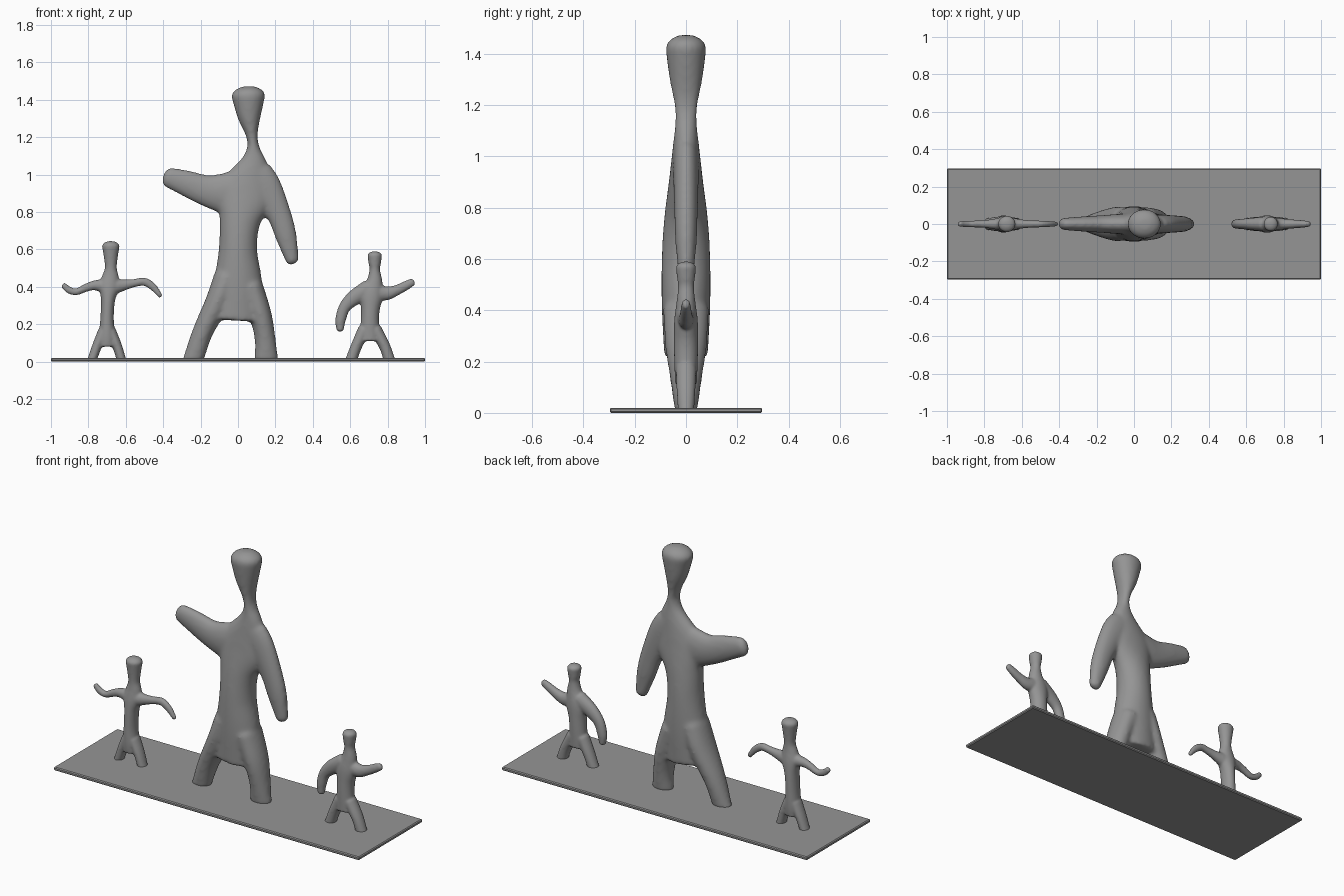
import bpy
import bmesh
from math import sin, cos, pi
from mathutils import Vector

cube = bpy.data.objects.get("Cube")
if cube:
    bpy.data.objects.remove(cube, do_unlink=True)


def make_material(name, value):
    mat = bpy.data.materials.new(name)
    mat.use_nodes = True
    colour = (value, value, value, 1.0)
    mat.diffuse_color = colour
    mat.node_tree.nodes["Principled BSDF"].inputs["Base Color"].default_value = colour
    return mat


grey = make_material("stone grey", 0.3)
SIDES = 24
STEPS = 6
FLOOR = 0.003


def catmull(p0, p1, p2, p3, t):
    """Smooth interpolation between p1 and p2."""
    return 0.5 * (2 * p1 + (p2 - p0) * t + (2 * p0 - 5 * p1 + 4 * p2 - p3) * t ** 2
                  + (3 * p1 - p0 - 3 * p2 + p3) * t ** 3)


def smooth_stations(stations):
    """Refine stations of (x, z, half width, half depth) and round the far end."""
    pts = [Vector(s) for s in stations]
    pts = [2 * pts[0] - pts[1]] + pts + [2 * pts[-1] - pts[-2]]
    path = []
    for i in range(1, len(pts) - 2):
        for k in range(STEPS):
            path.append(catmull(*pts[i - 1:i + 3], k / STEPS))
    end = pts[-2]
    path.append(end)
    along = Vector((end[0] - path[-2][0], end[1] - path[-2][1])).normalized()
    for k in range(1, STEPS):
        a = k / STEPS * pi / 2
        reach = 0.6 * end[2] * sin(a)
        path.append(Vector((end[0] + along.x * reach, end[1] + along.y * reach,
                            end[2] * cos(a), end[3] * cos(a))))
    return path


def add_limb(bm, stations):
    """Loft an elliptical tube along a path in the x-z plane."""
    path = smooth_stations(stations)
    rings = []
    for i, (x, z, width, depth) in enumerate(path):
        before, after = path[max(i - 1, 0)], path[min(i + 1, len(path) - 1)]
        along = Vector((after[0] - before[0], after[1] - before[1])).normalized()
        ring = []
        for s in range(SIDES):
            a = 2 * pi * s / SIDES
            across = width * cos(a)
            ring.append(bm.verts.new((x - along.y * across, depth * sin(a),
                                      max(z + along.x * across, FLOOR))))
        rings.append(ring)
    for low, high in zip(rings, rings[1:]):
        for s in range(SIDES):
            t = (s + 1) % SIDES
            bm.faces.new((low[s], low[t], high[t], high[s]))
    bm.faces.new(rings[0][::-1])
    bm.faces.new(rings[-1])


def build_figure(name, limbs, voxel, rounds):
    """Blend all limbs of one figure into a single smooth skin."""
    bm = bmesh.new()
    for limb in limbs:
        add_limb(bm, limb)
    bmesh.ops.recalc_face_normals(bm, faces=bm.faces)
    mesh = bpy.data.meshes.new(name)
    bm.to_mesh(mesh)
    bm.free()
    mesh.materials.append(grey)
    obj = bpy.data.objects.new(name, mesh)
    bpy.context.collection.objects.link(obj)
    remesh = obj.modifiers.new("blend", "REMESH")
    remesh.mode = "VOXEL"
    remesh.voxel_size = voxel
    remesh.use_smooth_shade = True
    soften = obj.modifiers.new("soften", "SMOOTH")
    soften.factor = 0.5
    soften.iterations = rounds
    return obj


# Base plate with a narrow chamfer
bpy.ops.mesh.primitive_cube_add(size=1, location=(0, 0, 0.01))
base = bpy.context.object
base.name = "base_plate"
base.scale = (2, 0.594, 0.02)
bpy.ops.object.transform_apply(location=False, rotation=False, scale=True)
base.data.materials.append(grey)
edge = base.modifiers.new("chamfer", "BEVEL")
edge.width = 0.005
edge.segments = 1

# Large figure: body with head, two arms, two legs
body = [(-.01, .22, .14, .085), (0, .42, .13, .095), (0, .6, .103, .095),
        (.01, .75, .11, .086), (.04, .9, .15, .067), (.08, 1.05, .083, .05),
        (.082, 1.14, .036, .042), (.074, 1.21, .032, .048),
        (.06, 1.31, .063, .066), (.055, 1.42, .091, .08)]
raised_arm = [(.08, .9, .14, .06), (-.06, .9, .115, .055), (-.17, .915, .085, .047),
              (-.28, .955, .07, .04), (-.37, .985, .055, .033)]
hanging_arm = [(.1, 1, .09, .05), (.15, .93, .085, .05), (.22, .785, .066, .046),
               (.258, .667, .057, .042), (.29, .54, .036, .03)]
right_leg = [(-.248, -.02, .056, .04), (-.192, .15, .055, .065),
             (-.11, .32, .065, .09), (-.06, .45, .07, .09)]
left_leg = [(.152, -.02, .067, .04), (.145, .12, .056, .06),
            (.12, .25, .06, .08), (.07, .4, .065, .09)]
build_figure("large_figure", [body, raised_arm, hanging_arm, right_leg, left_leg], 0.01, 14)

# Small figure with both arms spread
body = [(-.7, .08, .045, .04), (-.7, .14, .045, .046), (-.7, .23, .036, .047),
        (-.695, .33, .038, .047), (-.688, .4, .055, .043), (-.682, .455, .045, .035),
        (-.68, .5, .032, .032), (-.68, .55, .036, .036), (-.68, .617, .047, .044)]
outer_arm = [(-.68, .4, .05, .04), (-.76, .408, .028, .026), (-.81, .396, .022, .02),
             (-.865, .373, .018, .018), (-.905, .384, .019, .017), (-.932, .408, .016, .014)]
inner_arm = [(-.68, .4, .05, .04), (-.61, .41, .03, .026), (-.555, .42, .022, .02),
             (-.5, .427, .022, .018), (-.455, .4, .02, .016), (-.415, .352, .013, .012)]
right_leg = [(-.79, -.02, .025, .03), (-.755, .08, .026, .036), (-.72, .16, .03, .04)]
left_leg = [(-.615, -.02, .025, .03), (-.645, .08, .026, .036), (-.68, .16, .03, .04)]
build_figure("spread_arm_figure", [body, outer_arm, inner_arm, right_leg, left_leg], 0.006, 8)

# Small figure with one arm down and one raised
body = [(.705, .11, .06, .042), (.705, .2, .05, .046), (.708, .28, .05, .047),
        (.715, .36, .063, .046), (.73, .43, .043, .037), (.731, .49, .028, .031),
        (.731, .525, .033, .035), (.731, .567, .039, .039)]
lowered_arm = [(.7, .39, .05, .04), (.622, .342, .042, .032), (.57, .29, .032, .027),
               (.548, .222, .028, .025), (.546, .172, .02, .02)]
lifted_arm = [(.71, .38, .05, .04), (.79, .365, .038, .03), (.85, .383, .028, .024),
              (.9, .408, .025, .02), (.932, .425, .021, .016)]
right_leg = [(.595, -.02, .032, .03), (.632, .08, .03, .036), (.675, .17, .035, .04)]
left_leg = [(.818, -.02, .032, .03), (.785, .08, .03, .036), (.735, .17, .035, .04)]
build_figure("lifted_arm_figure", [body, lowered_arm, lifted_arm, right_leg, left_leg], 0.006, 8)
